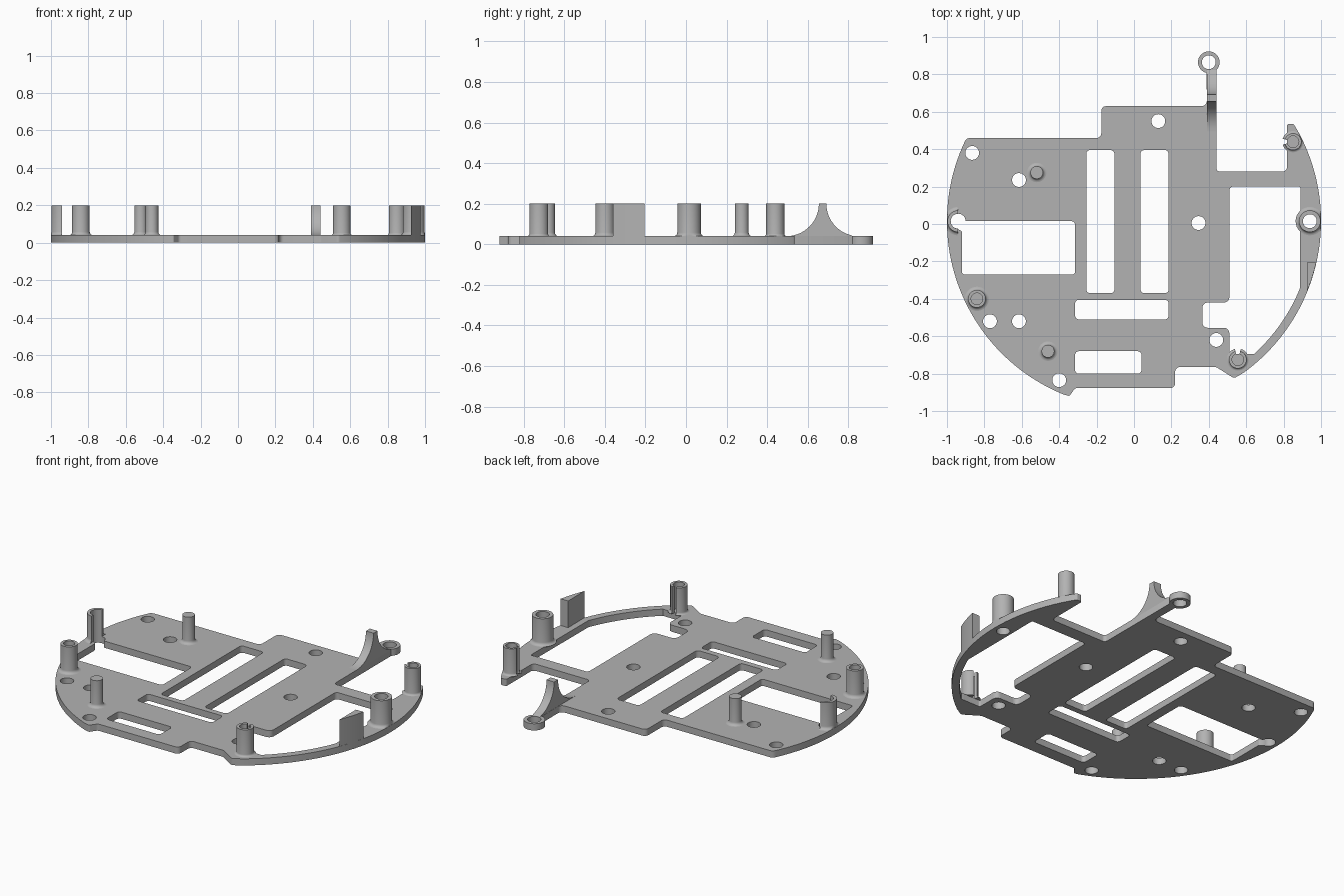
import bpy, bmesh, math
from mathutils import Vector

if "Cube" in bpy.data.objects:
    bpy.data.objects.remove(bpy.data.objects["Cube"])

T, H = 0.04, 0.20            # plate thickness, overall height
CEN = Vector((0, 0.015))     # centre of the round chassis outline

grey = bpy.data.materials.new("light grey plastic")
grey.diffuse_color = (0.45, 0.45, 0.45, 1)
grey.use_nodes = True
grey.node_tree.nodes["Principled BSDF"].inputs["Base Color"].default_value = grey.diffuse_color


def finish(name, mesh):
    mesh.materials.clear()
    mesh.materials.append(grey)
    ob = bpy.data.objects.new(name, mesh)
    bpy.context.collection.objects.link(ob)
    bpy.ops.object.select_all(action='DESELECT')
    ob.select_set(True)
    bpy.context.view_layer.objects.active = ob
    bpy.ops.object.shade_smooth_by_angle(angle=math.radians(35))
    return ob


def arc(c, r, a0, a1, n):
    """Points on an arc, angles in degrees."""
    return [(c[0] + r * math.cos(math.radians(a0 + (a1 - a0) * i / n)),
             c[1] + r * math.sin(math.radians(a0 + (a1 - a0) * i / n))) for i in range(n + 1)]


def circle(c, r, n=32):
    return arc(c, r, 0, 360, n)[:-1]


def rounded(pts):
    """Points with a third value get a corner of that radius."""
    out = []
    for i, p in enumerate(pts):
        v = Vector(p[:2])
        if len(p) < 3:
            out.append(v)
            continue
        a = (Vector(pts[i - 1][:2]) - v).normalized()
        b = (Vector(pts[(i + 1) % len(pts)][:2]) - v).normalized()
        half = a.angle(b) / 2
        d = p[2] / math.tan(half)
        c = v + (a + b).normalized() * p[2] / math.sin(half)
        s, e = v + a * d - c, v + b * d - c
        turn = s.angle_signed(e)      # clockwise positive
        for k in range(7):
            t = -turn * k / 6
            out.append(c + Vector((s.x * math.cos(t) - s.y * math.sin(t),
                                   s.x * math.sin(t) + s.y * math.cos(t))))
    return out


def slab(name, loops, z0, z1):
    """Extruded flat shape, the first loop is the outline, the rest are holes."""
    cu = bpy.data.curves.new(name, 'CURVE')
    cu.dimensions, cu.fill_mode, cu.extrude = '2D', 'BOTH', (z1 - z0) / 2
    for loop in loops:
        sp = cu.splines.new('POLY')
        sp.points.add(len(loop) - 1)
        for q, p in zip(sp.points, loop):
            q.co = (p[0], p[1], 0, 1)
        sp.use_cyclic_u = True
    tmp = bpy.data.objects.new("tmp", cu)
    bpy.context.collection.objects.link(tmp)
    bpy.context.view_layer.update()
    me = bpy.data.meshes.new_from_object(
        tmp.evaluated_get(bpy.context.evaluated_depsgraph_get()))
    bpy.data.objects.remove(tmp)
    bm = bmesh.new()
    bm.from_mesh(me)
    bmesh.ops.remove_doubles(bm, verts=bm.verts, dist=1e-5)
    bmesh.ops.translate(bm, verts=bm.verts, vec=(0, 0, (z0 + z1) / 2))
    bmesh.ops.recalc_face_normals(bm, faces=bm.faces)
    bm.to_mesh(me)
    bm.free()
    return finish(name, me)


def box(x0, x1, y0, y1, r=0.02):
    return rounded([(x0, y0, r), (x1, y0, r), (x1, y1, r), (x0, y1, r)])


def post(name, c, r, bore=0.0, a0=0, a1=360, n=32, foot=0.018):
    """Lathed post with a flared foot; a partial sweep leaves a slot."""
    prof = [(bore, T - 0.002), (bore, H), (r, H)]
    prof += [(r + foot * (1 - math.cos(t)), T + foot * (1 - math.sin(t)))
             for t in (k * math.pi / 8 for k in range(5))]
    prof.append((r + foot, T - 0.002))
    full = a1 - a0 >= 360
    bm = bmesh.new()
    rings = []
    for i in range(n if full else n + 1):
        a = math.radians(a0 + (a1 - a0) * i / n)
        ring = []
        for rad, z in prof:
            p = Vector((c[0] + rad * math.cos(a), c[1] + rad * math.sin(a))) - CEN
            if p.length > 0.999:          # keep the foot inside the round rim
                p *= 0.999 / p.length
            p += CEN
            ring.append(bm.verts.new((p.x, p.y, z)))
        rings.append(ring)
    m = len(prof)
    for i in range(n):
        A, B = rings[i], rings[(i + 1) % len(rings)]
        for j in range(m):
            k = (j + 1) % m
            bm.faces.new((A[j], B[j], B[k], A[k]))
    if not full:
        bm.faces.new(rings[0])
        bm.faces.new(rings[-1])
    bmesh.ops.remove_doubles(bm, verts=bm.verts, dist=1e-5)
    bmesh.ops.recalc_face_normals(bm, faces=bm.faces)
    me = bpy.data.meshes.new(name)
    bm.to_mesh(me)
    bm.free()
    return finish(name, me)


# chassis plate outline: left rim, front steps, right rim, back steps, eyelet arm
EYE = (0.40, 0.865)
outline = rounded(
    [(-0.895, 0.46, 0.03)] + arc(CEN, 1, 155, 248, 48)
    + [(-0.345, -0.92, 0.01), (-0.315, -0.877, 0.02), (0.22, -0.877, 0.025), (0.22, -0.765, 0.025),
       (0.44, -0.765, 0.03), (0.535, -0.825, 0.02)]
    + arc(CEN, 1, -54, 29, 48)
    + [(0.853, 0.535, 0.012), (0.818, 0.535, 0.012), (0.818, 0.28, 0.025), (0.44, 0.28, 0.02)]
    + [(0.44, 0.82)] + arc(EYE, 0.058, -48, 258, 28)
    + [(0.39, 0.63, 0.03), (-0.175, 0.63, 0.025), (-0.175, 0.46, 0.025)])

# large openings
side_bay = rounded([(0.51, 0.20, 0.02), (0.89, 0.20, 0.01)] + arc(CEN, 0.957, -22, -48, 16)
                   + [(0.625, -0.695, 0.02), (0.51, -0.695, 0.01), (0.51, -0.555, 0.03),
                      (0.365, -0.555, 0.03), (0.365, -0.42, 0.03), (0.51, -0.42, 0.03)])
left_bay = rounded([(-0.315, 0.015, 0.02)] + arc((-0.94, 0.015), 0.04, 0, 265, 24)
                   + [(-0.92, -0.04, 0.01), (-0.92, -0.27, 0.015), (-0.315, -0.27, 0.015)])
slots = [box(-0.255, -0.105, -0.37, 0.395), box(0.035, 0.185, -0.37, 0.395),
         box(-0.315, 0.185, -0.51, -0.405), box(-0.315, 0.04, -0.80, -0.68)]
# screw holes
screws = [(-0.865, 0.38), (-0.615, 0.235), (0.345, 0.005), (0.13, 0.55), (-0.77, -0.52),
          (-0.615, -0.52), (0.44, -0.62), (-0.40, -0.835), (0.94, 0.015), EYE]
slab("chassis_plate", [outline, side_bay, left_bay] + slots
     + [circle(s, 0.037) for s in screws], 0, T)

# solid pegs
post("back_peg", (-0.52, 0.275), 0.034)
post("front_peg", (-0.46, -0.68), 0.034)
# hollow and slotted posts
post("left_socket", (-0.84, -0.40), 0.047, 0.031)
post("right_tube", (0.94, 0.015), 0.058, 0.037)
post("left_half_tube", (-0.94, 0.015), 0.058, 0.04, 92, 268)
post("front_slotted_socket", (0.555, -0.725), 0.047, 0.031, 106, 434, foot=0.012)
post("back_slotted_socket", (0.85, 0.44), 0.045, 0.031, 196, 524, foot=0.012)

# upright wedge on the right rim
slab("rim_wedge", [[(0.925, -0.205)] + arc(CEN, 0.999, -22, -12.7, 8)], T - 0.002, H)

# curved fin on the eyelet arm, drawn in profile and stood upright
fin = ([(0.495, T - 0.002)] + arc((0.495, H), 0.16, -90, 0, 14)
       + [p for p in arc((0.852, H), 0.16, 180, 270, 14) if p[0] < 0.825]
       + [(0.825, T - 0.002)])
ob = slab("arm_fin", [fin], 0.39, 0.44)
for v in ob.data.vertices:            # profile (y, z) and width x
    y, z, x = v.co
    v.co = (x, y, z)
ob.data.update()
